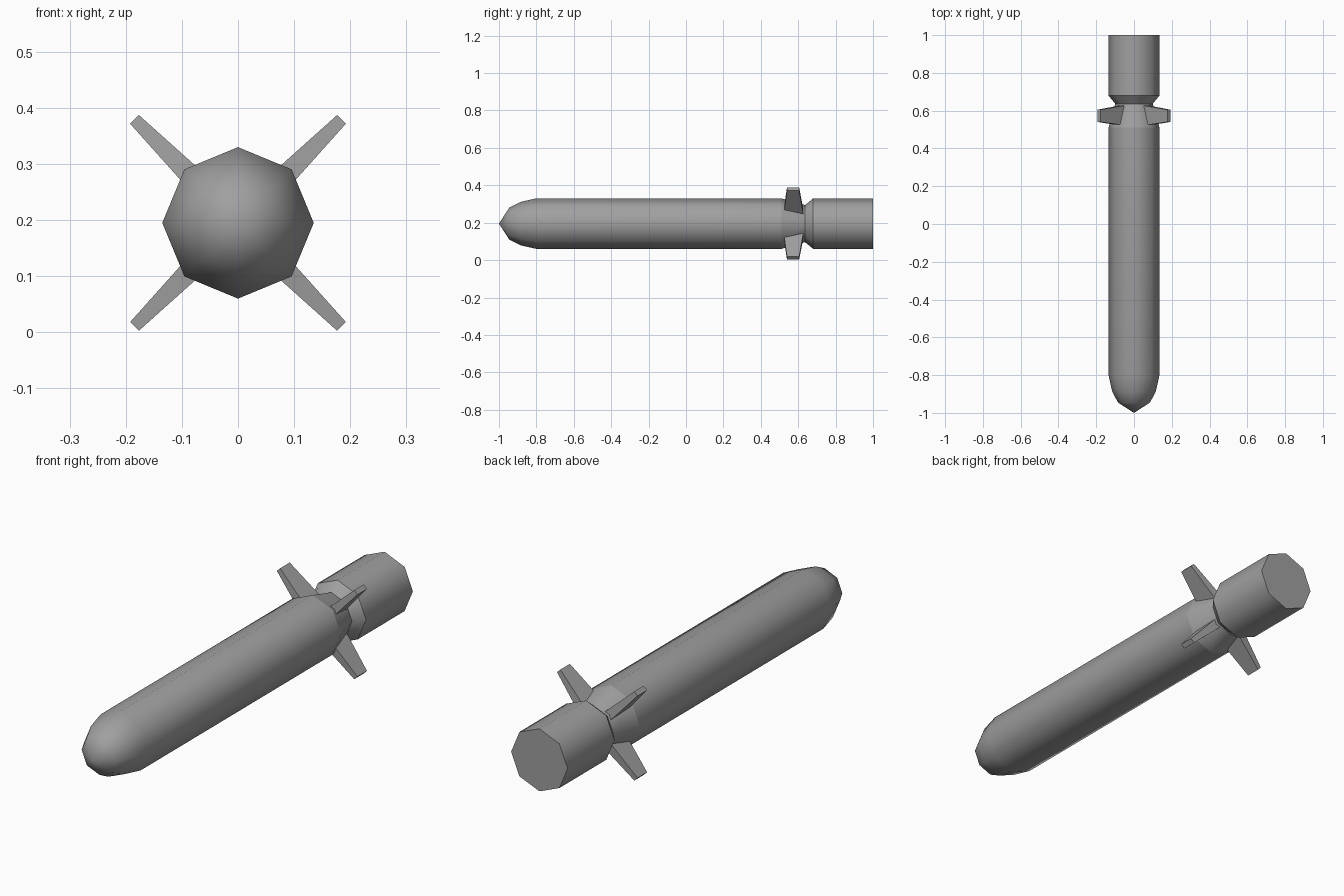
import bpy
import bmesh
from math import cos, sin, pi
from mathutils import Matrix, Vector

if "Cube" in bpy.data.objects:
    bpy.data.objects.remove(bpy.data.objects["Cube"], do_unlink=True)

AXIS_Z = 0.195
SIDES = 8

grey = bpy.data.materials.new("plain grey")
grey.use_nodes = True
colour = (0.35, 0.35, 0.35, 1)
grey.diffuse_color = colour
grey.node_tree.nodes["Principled BSDF"].inputs["Base Color"].default_value = colour


def finish(name, bm):
    bmesh.ops.recalc_face_normals(bm, faces=bm.faces)
    mesh = bpy.data.meshes.new(name)
    bm.to_mesh(mesh)
    bm.free()
    mesh.materials.append(grey)
    obj = bpy.data.objects.new(name, mesh)
    bpy.context.collection.objects.link(obj)
    return obj


def lathe(name, profile, sharp_rings=()):
    """Turn (y, radius) points about the long axis; zero radius makes a tip."""
    bm = bmesh.new()
    rings = []
    for y, r in profile:
        count = SIDES if r > 0 else 1
        rings.append([bm.verts.new((r * cos(2 * pi * i / SIDES), y,
                                    AXIS_Z + r * sin(2 * pi * i / SIDES)))
                      for i in range(count)])
    for a, b in zip(rings, rings[1:]):
        for i in range(SIDES):
            j = (i + 1) % SIDES
            corners = [a[i % len(a)], a[j % len(a)], b[j % len(b)], b[i % len(b)]]
            bm.faces.new(list(dict.fromkeys(corners))).smooth = True
    # flat end caps
    for ring in (rings[0], rings[-1]):
        if len(ring) > 1:
            bm.faces.new(ring)
            for i in range(SIDES):
                bm.edges.get((ring[i - 1], ring[i])).smooth = False
    for k in sharp_rings:
        for i in range(SIDES):
            bm.edges.get((rings[k][i - 1], rings[k][i])).smooth = False
    return finish(name, bm)


# Rounded nose, long tube and tapered tail
lathe("main_body", [(-1, 0), (-0.945, 0.085), (-0.885, 0.116), (-0.8, 0.135),
                    (0.51, 0.135), (0.64, 0.098)], sharp_rings=(4,))

# Rear section flaring out from the neck
lathe("rear_booster", [(0.635, 0.098), (0.68, 0.135), (1, 0.135)], sharp_rings=(1,))


# Four tapered fins on the diagonals
def fin(name, angle):
    bm = bmesh.new()
    bmesh.ops.create_cube(bm, size=1)
    for v in bm.verts:
        tip = v.co.x > 0
        radius = 0.261 if tip else 0.07
        thick = 0.022 if tip else 0.043
        front, back = (0.54, 0.605) if tip else (0.52, 0.63)
        v.co = Vector((radius, front if v.co.y < 0 else back, thick * v.co.z))
    bm.transform(Matrix.Translation((0, 0, AXIS_Z)) @ Matrix.Rotation(-angle, 4, "Y"))
    return finish(name, bm)


for index, name in enumerate(("upper_left_fin", "upper_right_fin",
                              "lower_right_fin", "lower_left_fin")):
    fin(name, pi / 4 + index * pi / 2)
